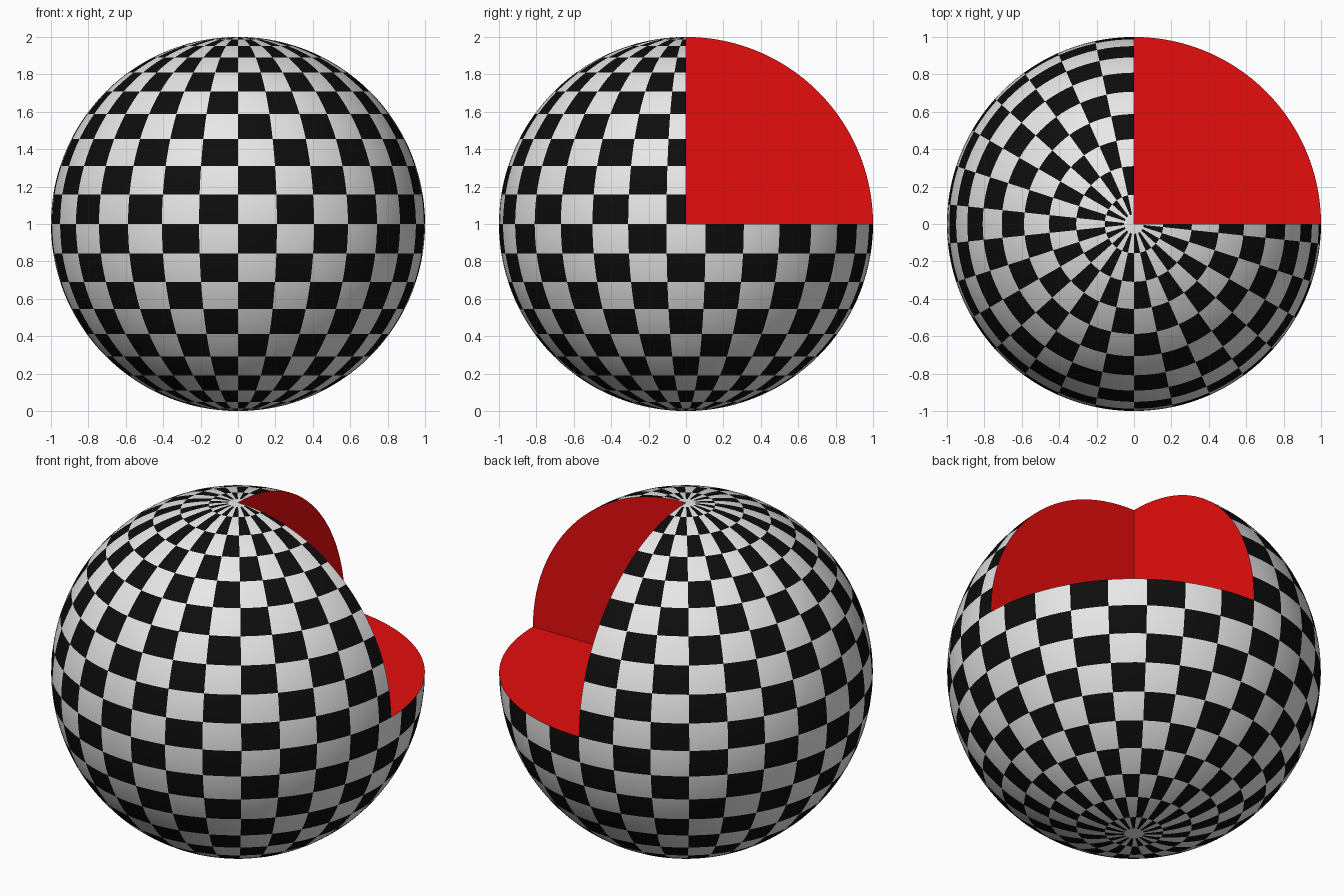
import bpy, bmesh, math
from mathutils import Vector

if "Cube" in bpy.data.objects:
    bpy.data.objects.remove(bpy.data.objects["Cube"])

CENTRE = Vector((0, 0, 1))
STEP = 3                 # mesh resolution in degrees
TILE_LON, TILE_LAT = 12, 9   # checker tile size in degrees


def material(name, rgb):
    m = bpy.data.materials.new(name)
    m.diffuse_color = (*rgb, 1)
    m.use_nodes = True
    m.node_tree.nodes["Principled BSDF"].inputs["Base Color"].default_value = m.diffuse_color
    return m


def make_object(name, bm, mats):
    me = bpy.data.meshes.new(name)
    bm.to_mesh(me)
    bm.free()
    for m in mats:
        me.materials.append(m)
    ob = bpy.data.objects.new(name, me)
    ob.location = CENTRE
    bpy.context.collection.objects.link(ob)
    return ob


white = material("white", (0.8, 0.8, 0.8))
black = material("black", (0.004, 0.004, 0.004))
red = material("red", (0.8, 0.004, 0.004))

# Checkered sphere with the back right upper octant removed
bm = bmesh.new()
bmesh.ops.create_uvsphere(bm, u_segments=360 // STEP, v_segments=180 // STEP, radius=1)
octant = [f for f in bm.faces if min(f.calc_center_median()) > 0]
bmesh.ops.delete(bm, geom=octant, context='FACES')
for f in bm.faces:
    c = f.calc_center_median().normalized()
    lat = math.degrees(math.asin(c.z))
    lon = math.degrees(math.atan2(c.y, c.x)) + 90   # zero at the front
    tile = math.floor(lon / TILE_LON) + math.floor(lat / TILE_LAT)
    at_pole = abs(lat) > 90 - STEP                  # tiny plain pole caps
    f.material_index = 0 if at_pole else tile % 2
    f.smooth = True
make_object("checkered_sphere", bm, [white, black])

# Three flat quarter discs lining the cut, each facing outwards
bm = bmesh.new()
for axis in range(3):
    points = [(0, 0)]
    for d in range(0, 91, STEP):
        a = math.radians(d)
        points.append((math.cos(a), math.sin(a)))
    verts = []
    for u, v in points:
        co = [0, 0, 0]
        co[(axis + 1) % 3], co[(axis + 2) % 3] = u, v
        verts.append(bm.verts.new(co))
    bm.faces.new(verts)
make_object("cut_walls", bm, [red])
